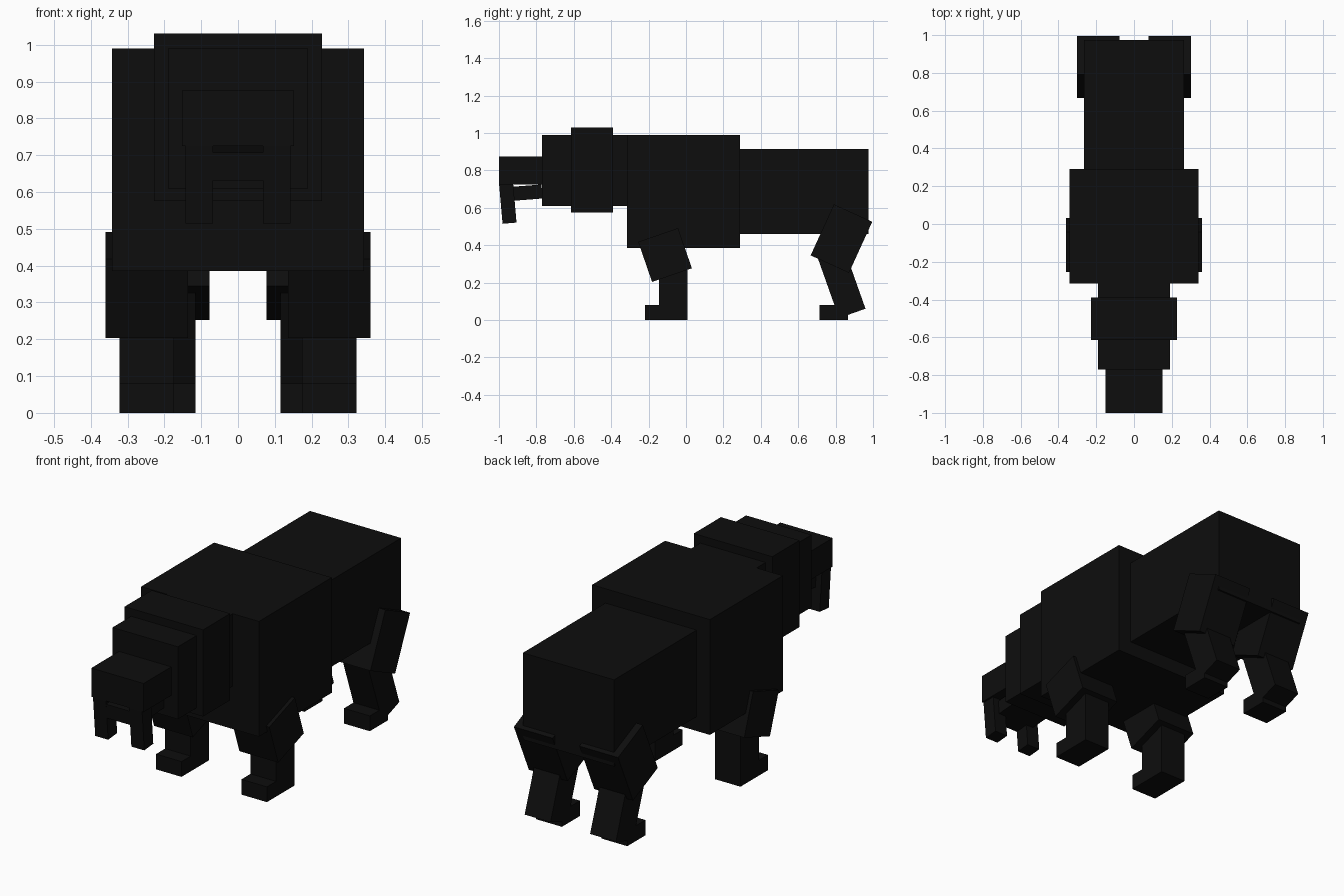
import bpy
import math

cube = bpy.data.objects.get("Cube")
if cube:
    bpy.data.objects.remove(cube, do_unlink=True)

# Single near-black coat colour
COAT = (0.004, 0.004, 0.004, 1.0)
coat = bpy.data.materials.new("black_coat")
coat.diffuse_color = COAT
coat.use_nodes = True
coat.node_tree.nodes["Principled BSDF"].inputs["Base Color"].default_value = COAT


def box(name, centre, size, tilt=0.0):
    """Box with a pitch in degrees about the x axis."""
    bpy.ops.mesh.primitive_cube_add(size=1, location=centre)
    obj = bpy.context.object
    obj.name = name
    obj.data.name = name
    obj.scale = size
    bpy.ops.object.transform_apply(location=False, rotation=False, scale=True)
    obj.rotation_euler.x = math.radians(tilt)
    obj.data.materials.append(coat)
    return obj


def span(name, half_width, y0, y1, z0, z1):
    """Box centred on x = 0, given by its y and z limits."""
    return box(name, (0, (y0 + y1) / 2, (z0 + z1) / 2),
               (2 * half_width, y1 - y0, z1 - z0))


# Body
span("chest", 0.342, -0.315, 0.29, 0.385, 0.99)
span("hindquarters", 0.265, 0.28, 0.975, 0.46, 0.915)

# Head
span("head", 0.19, -0.77, -0.30, 0.61, 0.99)
span("cheek_ruff", 0.228, -0.615, -0.39, 0.575, 1.03)
span("snout", 0.152, -1.0, -0.76, 0.725, 0.875)
box("lower_jaw", (0, -0.882, 0.678), (0.22, 0.225, 0.075), 4.5)

# Paired parts: name, x, y, z, size, tilt
pairs = [
    ("long_tooth", 0.105, -0.953, 0.627, (0.075, 0.075, 0.22), 5),
    ("front_upper_leg", 0.248, -0.112, 0.347, (0.225, 0.225, 0.227), 19),
    ("front_lower_leg", 0.248, -0.068, 0.15, (0.148, 0.152, 0.30), 0),
    ("front_foot", 0.248, -0.145, 0.04, (0.148, 0.15, 0.08), 0),
    ("hind_upper_leg", 0.190, 0.831, 0.435, (0.225, 0.225, 0.30), -24.5),
    ("hind_lower_leg", 0.190, 0.833, 0.193, (0.150, 0.15, 0.335), 19.5),
    ("hind_foot", 0.190, 0.79, 0.04, (0.150, 0.15, 0.08), 0),
]
for name, x, y, z, size, tilt in pairs:
    for side, sign in (("left", 1), ("right", -1)):
        box(f"{name}_{side}", (sign * x, y, z), size, tilt)
